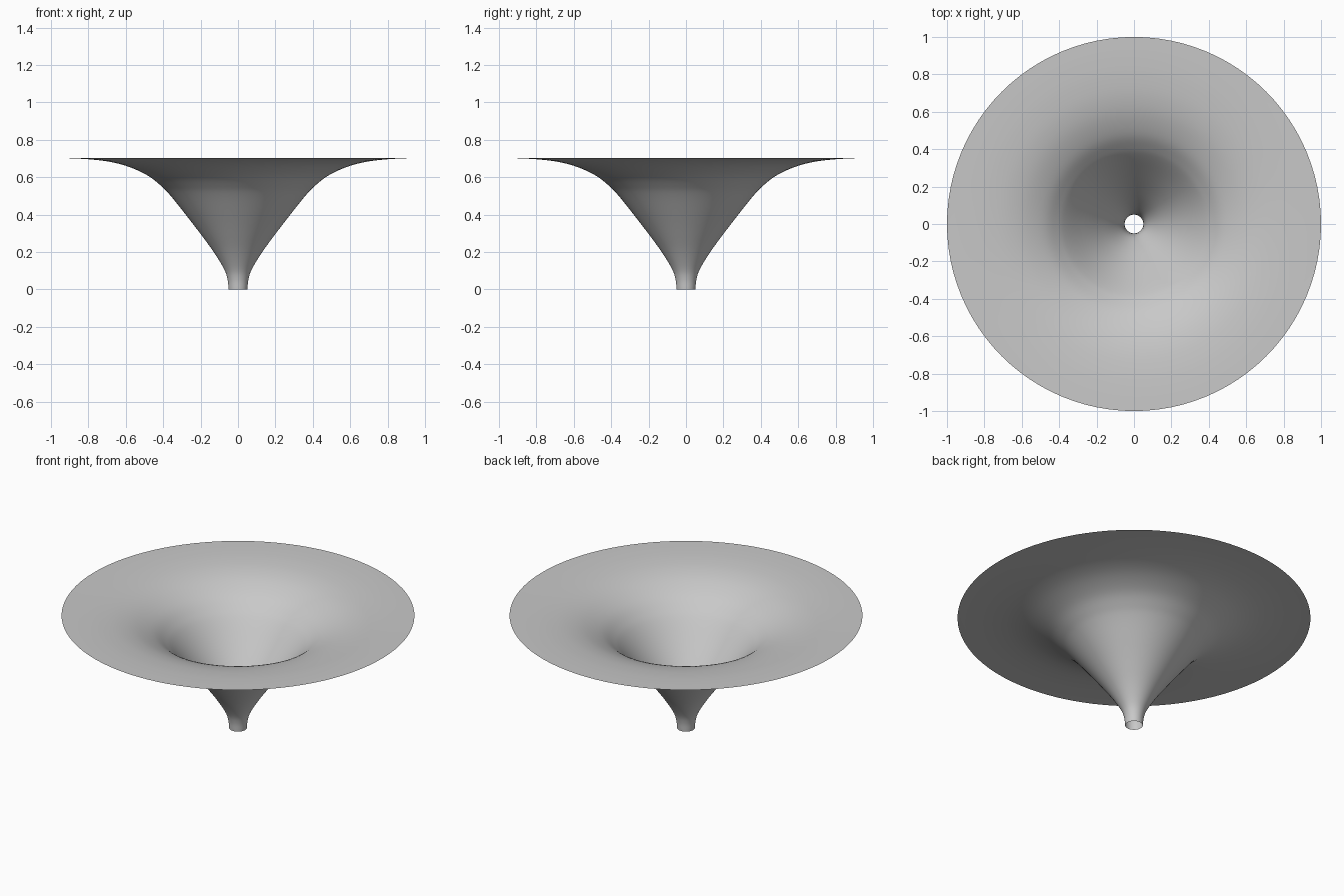
import bpy, bmesh, math
from mathutils import Vector

cube = bpy.data.objects.get("Cube")
if cube:
    bpy.data.objects.remove(cube, do_unlink=True)

SEGMENTS = 96
STEPS = 5

# Flat grey material
grey = bpy.data.materials.new("light grey")
grey.use_nodes = True
colour = (0.58, 0.58, 0.58, 1)
grey.diffuse_color = colour
grey.node_tree.nodes["Principled BSDF"].inputs["Base Color"].default_value = colour

# Half profile of the flared funnel: radius, height
profile = [Vector(p) for p in (
    (0.05, 0), (0.056, 0.055), (0.075, 0.11), (0.13, 0.2), (0.203, 0.3),
    (0.28, 0.4), (0.36, 0.5), (0.41, 0.552), (0.48, 0.607), (0.58, 0.654),
    (0.68, 0.681), (0.79, 0.695), (0.9, 0.701), (1, 0.703))]


def smooth_path(points, steps):
    """Catmull-Rom curve through the points."""
    pts = [2 * points[0] - points[1]] + points + [2 * points[-1] - points[-2]]
    path = []
    for a, b, c, d in zip(pts, pts[1:], pts[2:], pts[3:]):
        for i in range(steps):
            t = i / steps
            path.append(0.5 * (2 * b + (c - a) * t
                               + (2 * a - 5 * b + 4 * c - d) * t ** 2
                               + (3 * b - a - 3 * c + d) * t ** 3))
    return path + [points[-1]]


# Funnel: the profile revolved into an open, single-walled surface
bm = bmesh.new()
rings = []
for r, z in smooth_path(profile, STEPS):
    angles = [math.tau * i / SEGMENTS for i in range(SEGMENTS)]
    rings.append([bm.verts.new((r * math.cos(a), r * math.sin(a), z)) for a in angles])
for low, high in zip(rings, rings[1:]):
    for i in range(SEGMENTS):
        j = (i + 1) % SEGMENTS
        face = bm.faces.new((low[i], high[i], high[j], low[j]))
        face.smooth = True

mesh = bpy.data.meshes.new("flared_funnel")
bm.to_mesh(mesh)
bm.free()
mesh.materials.append(grey)
funnel = bpy.data.objects.new("flared_funnel", mesh)
bpy.context.collection.objects.link(funnel)
